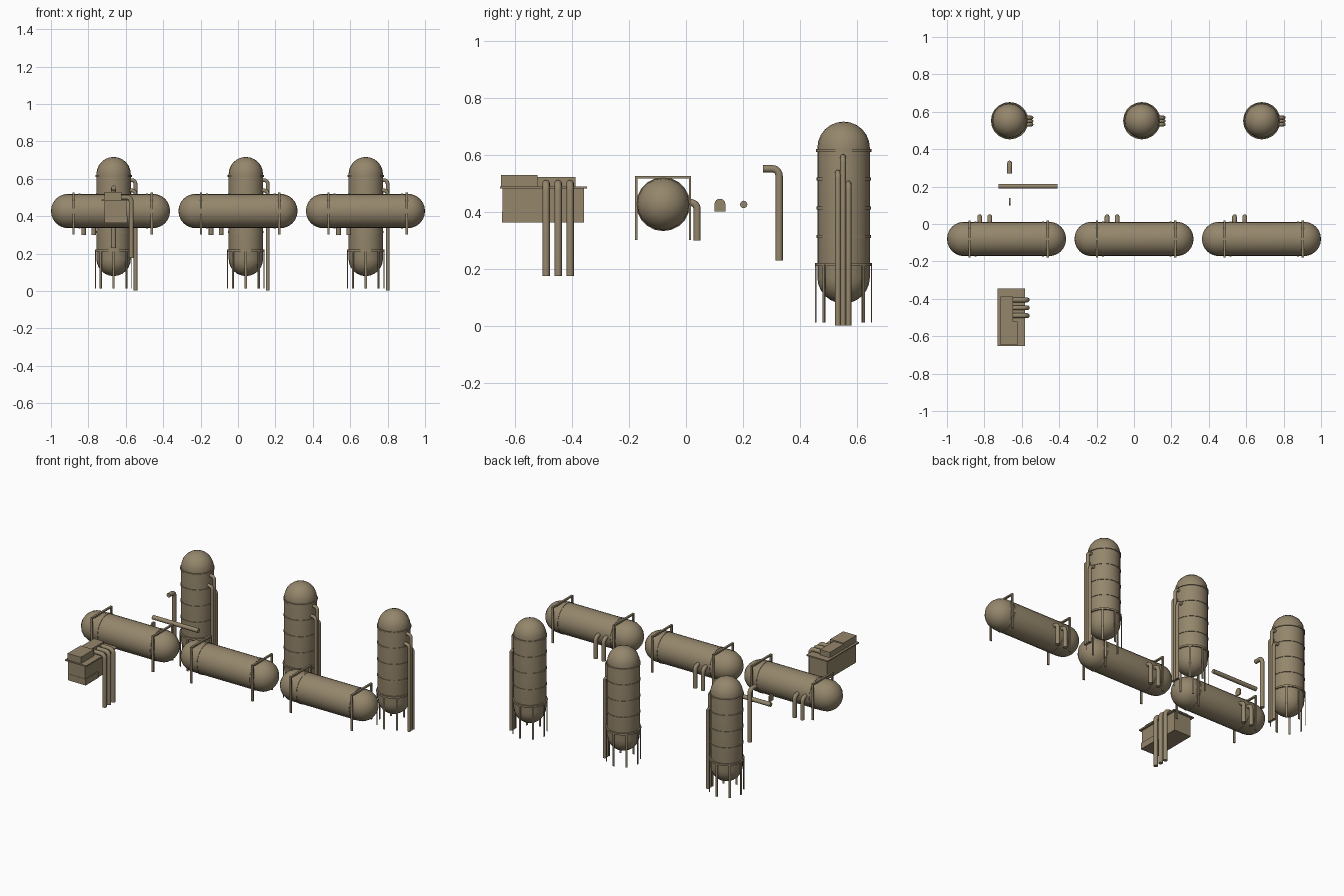
import bpy, bmesh
from math import sin, cos, pi, radians
from mathutils import Vector, Matrix

if "Cube" in bpy.data.objects:
    bpy.data.objects.remove(bpy.data.objects["Cube"])

SIDES = 20
TANK_R, TANK_L = 0.092, 0.637


def finish(name, bm, smooth=True):
    bmesh.ops.recalc_face_normals(bm, faces=bm.faces)
    me = bpy.data.meshes.new(name)
    bm.to_mesh(me)
    bm.free()
    ob = bpy.data.objects.new(name, me)
    bpy.context.collection.objects.link(ob)
    if smooth:
        bpy.ops.object.select_all(action='DESELECT')
        ob.select_set(True)
        bpy.context.view_layer.objects.active = ob
        bpy.ops.object.shade_smooth_by_angle(angle=radians(35))
    return ob


def box(name, lo, hi, rot=None):
    lo, hi = Vector(lo), Vector(hi)
    bm = bmesh.new()
    bmesh.ops.create_cube(bm, size=1)
    bmesh.ops.scale(bm, vec=hi - lo, verts=bm.verts)
    bmesh.ops.translate(bm, vec=(lo + hi) / 2, verts=bm.verts)
    if rot:
        bm.transform(rot)
    return finish(name, bm, False)


def cylinder(name, center, r, length, axis='Z', sides=SIDES):
    bm = bmesh.new()
    bmesh.ops.create_cone(bm, cap_ends=True, segments=sides, radius1=r, radius2=r, depth=length)
    if axis == 'X':
        bm.transform(Matrix.Rotation(pi / 2, 4, 'Y'))
    bm.transform(Matrix.Translation(center))
    return finish(name, bm)


def capsule(name, center, axis='Z'):
    # Lathe a profile with hemispherical ends
    h = TANK_L / 2 - TANK_R
    half = [(TANK_R * sin(pi / 12 * i), h + TANK_R * cos(pi / 12 * i)) for i in range(7)]
    prof = half + [(r, -z) for r, z in reversed(half)]
    bm = bmesh.new()
    vs = [bm.verts.new((r, 0, z)) for r, z in prof]
    es = [bm.edges.new(p) for p in zip(vs, vs[1:])]
    bmesh.ops.spin(bm, geom=vs + es, cent=(0, 0, 0), axis=(0, 0, 1),
                   angle=2 * pi, steps=SIDES, use_duplicate=False)
    bmesh.ops.remove_doubles(bm, verts=bm.verts, dist=0.0005)
    if axis == 'X':
        bm.transform(Matrix.Rotation(pi / 2, 4, 'Y'))
    bm.transform(Matrix.Translation(center))
    return finish(name, bm)


def elbow_pipe(name, start, direction, reach, bottom, r, bend=0.022, sides=12):
    # Horizontal run along direction, rounded elbow, then straight down
    s, d, up = Vector(start), Vector(direction), Vector((0, 0, 1))
    side = d.cross(up)
    path = [(s, d)]
    c = s + d * (reach - bend) - up * bend
    for i in range(6):
        a = pi / 2 * i / 5
        path.append((c + (d * sin(a) + up * cos(a)) * bend, d * cos(a) - up * sin(a)))
    end = s + d * reach
    end.z = bottom
    path.append((end, -up))
    bm = bmesh.new()
    rings = []
    for p, t in path:
        n = side.cross(t)
        rings.append([bm.verts.new(p + (side * cos(2 * pi * k / sides) + n * sin(2 * pi * k / sides)) * r)
                      for k in range(sides)])
    for a, b in zip(rings, rings[1:]):
        for k in range(sides):
            j = (k + 1) % sides
            bm.faces.new((a[k], a[j], b[j], b[k]))
    bm.faces.new(rings[0])
    bm.faces.new(rings[-1])
    return finish(name, bm)


# Horizontal tanks with rings, support frames and rear pipes
TY, TZ = -0.08, 0.428
for cx in (-0.6815, 0, 0.6815):
    capsule("horizontal_tank", (cx, TY, TZ), 'X')
    for dx in (-0.166, 0.195):
        cylinder("tank_ring", (cx + dx, TY, TZ), 0.0945, 0.012, 'X')
    for dx in (-0.198, 0.221):
        x0, x1 = cx + dx - 0.006, cx + dx + 0.006
        box("frame_top", (x0, TY - 0.098, 0.518), (x1, TY + 0.098, 0.527))
        for sy in (-1, 1):
            y = TY + sy * 0.094
            box("frame_leg", (x0, y - 0.004, 0.303), (x1, y + 0.004, 0.52))
    for dx in (-0.144, -0.09):
        elbow_pipe("tank_pipe", (cx + dx, -0.01, 0.434), (0, 1, 0), 0.049, 0.30, 0.0125, 0.024)

# Upright tanks with hoops, thin legs and side pipes
VY = 0.552
for cx in (-0.665, 0.042, 0.683):
    capsule("upright_tank", (cx, VY, 0.3985))
    for z, r in ((0.616, 0.097), (0.516, 0.0955), (0.415, 0.0955), (0.315, 0.0955), (0.217, 0.1)):
        cylinder("tank_hoop", (cx, VY, z), r, 0.011)
    for k in range(8):
        rot = Matrix.Translation((cx, VY, 0)) @ Matrix.Rotation(pi / 4 * k, 4, 'Z')
        box("tank_leg", (0.0955, -0.006, 0.013), (0.0995, 0.006, 0.217), rot)
    for dy, top in ((-0.02, 0.548), (-0.002, 0.603), (0.017, 0.51)):
        elbow_pipe("side_pipe", (cx + 0.08, VY + dy, top - 0.01), (1, 0, 0), 0.037, 0.003, 0.01, 0.02)

# Machinery housing with flange and stepped top
box("housing_body", (-0.715, -0.643, 0.363), (-0.597, -0.357, 0.483))
box("housing_panel", (-0.70, -0.645, 0.363), (-0.592, -0.52, 0.402))
box("housing_flange", (-0.729, -0.652, 0.482), (-0.584, -0.346, 0.49))
box("housing_top_tall", (-0.715, -0.647, 0.488), (-0.624, -0.52, 0.53))
box("housing_top_low", (-0.715, -0.522, 0.488), (-0.647, -0.387, 0.523))
for y in (-0.49, -0.448, -0.406):
    elbow_pipe("housing_pipe", (-0.655, y, 0.501), (1, 0, 0), 0.084, 0.177, 0.013, 0.024)

# Loose pipework between the tanks
elbow_pipe("standing_pipe", (-0.665, 0.27, 0.552), (0, 1, 0), 0.056, 0.23, 0.013, 0.024)
cylinder("cross_pipe", (-0.567, 0.202, 0.427), 0.013, 0.314, 'X', 12)

# Small arched plate
bm = bmesh.new()
pts = [(0.1, 0.402), (0.138, 0.402)] + [(0.119 + 0.019 * cos(pi * i / 8), 0.428 + 0.019 * sin(pi * i / 8)) for i in range(9)]
face = bm.faces.new([bm.verts.new((-0.669, y, z)) for y, z in pts])
ext = bmesh.ops.extrude_face_region(bm, geom=[face], use_keep_orig=True)
bmesh.ops.translate(bm, vec=(0.008, 0, 0), verts=[v for v in ext["geom"] if isinstance(v, bmesh.types.BMVert)])
finish("arched_plate", bm)

# Bronze paint
mat = bpy.data.materials.new("bronze_paint")
mat.diffuse_color = (0.30, 0.24, 0.15, 1)
mat.use_nodes = True
mat.node_tree.nodes["Principled BSDF"].inputs["Base Color"].default_value = mat.diffuse_color
for ob in bpy.data.objects:
    ob.data.materials.append(mat)
